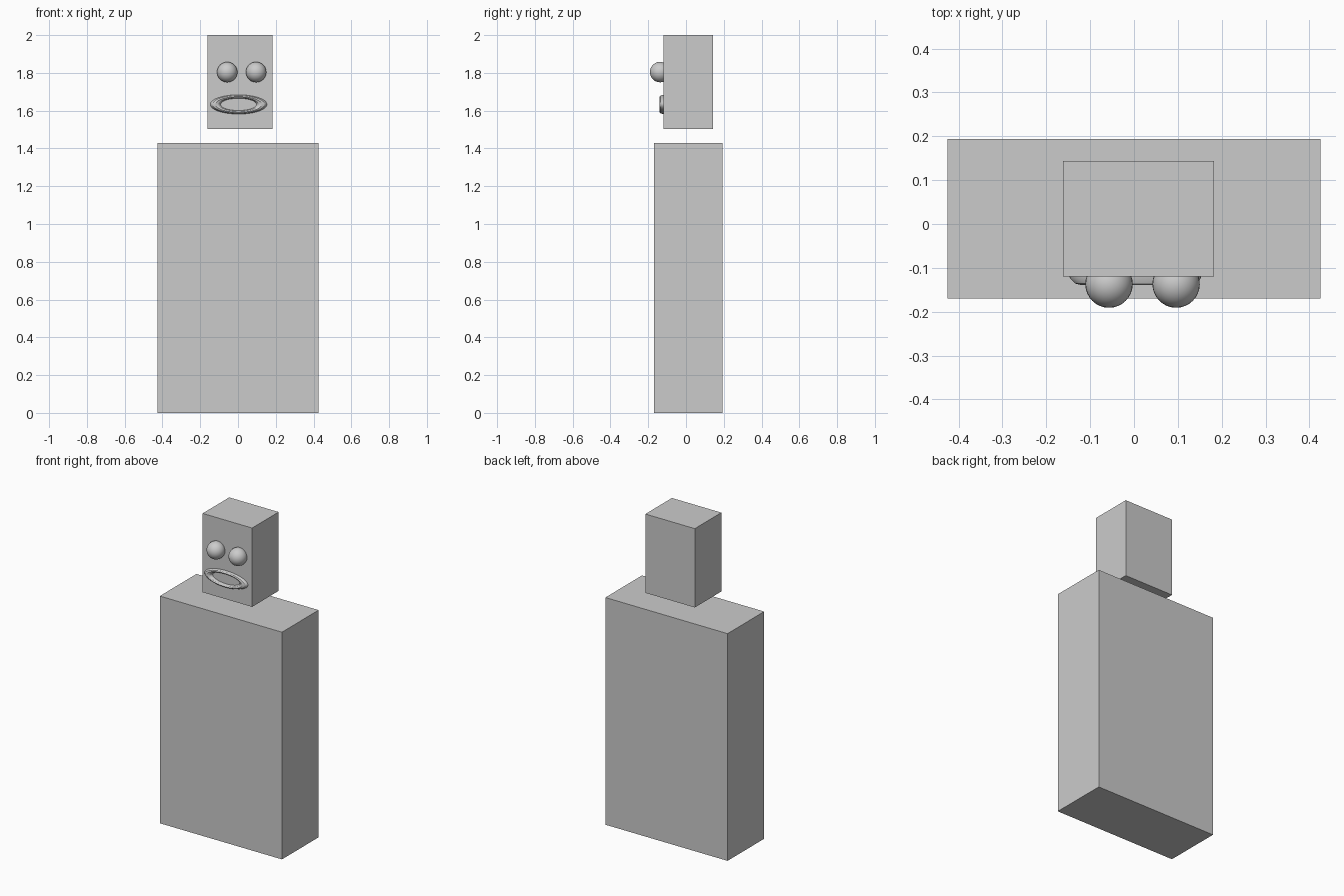
import bpy
from math import pi

if "Cube" in bpy.data.objects:
    bpy.data.objects.remove(bpy.data.objects["Cube"])


def box(name, lo, hi):
    """Box spanning two opposite corners."""
    bpy.ops.mesh.primitive_cube_add(size=1, location=[(a + b) / 2 for a, b in zip(lo, hi)])
    ob = bpy.context.object
    ob.name = name
    ob.scale = [b - a for a, b in zip(lo, hi)]
    bpy.ops.object.transform_apply(location=False, rotation=False, scale=True)
    return ob


# Torso and floating head, the head slightly off-centre
box("body", (-0.425, -0.17, 0), (0.425, 0.194, 1.429))
box("head", (-0.162, -0.12, 1.504), (0.182, 0.144, 2.0))

# Ball eyes
for name, x in (("eye_left", -0.057), ("eye_right", 0.096)):
    bpy.ops.mesh.primitive_uv_sphere_add(segments=32, ring_count=16, radius=0.054,
                                         location=(x, -0.137, 1.804))
    bpy.context.object.name = name
    bpy.ops.object.shade_smooth()

# Mouth: flattened ring half sunk in the face
bpy.ops.mesh.primitive_torus_add(major_radius=0.1224, minor_radius=0.0306,
                                 major_segments=48, minor_segments=12,
                                 location=(0.003, -0.109, 1.633), rotation=(pi / 2, 0, 0))
mouth = bpy.context.object
mouth.name = "mouth"
mouth.scale = (1, 0.34, 1)
bpy.ops.object.transform_apply(location=False, rotation=True, scale=True)
bpy.ops.object.shade_smooth_by_angle()
